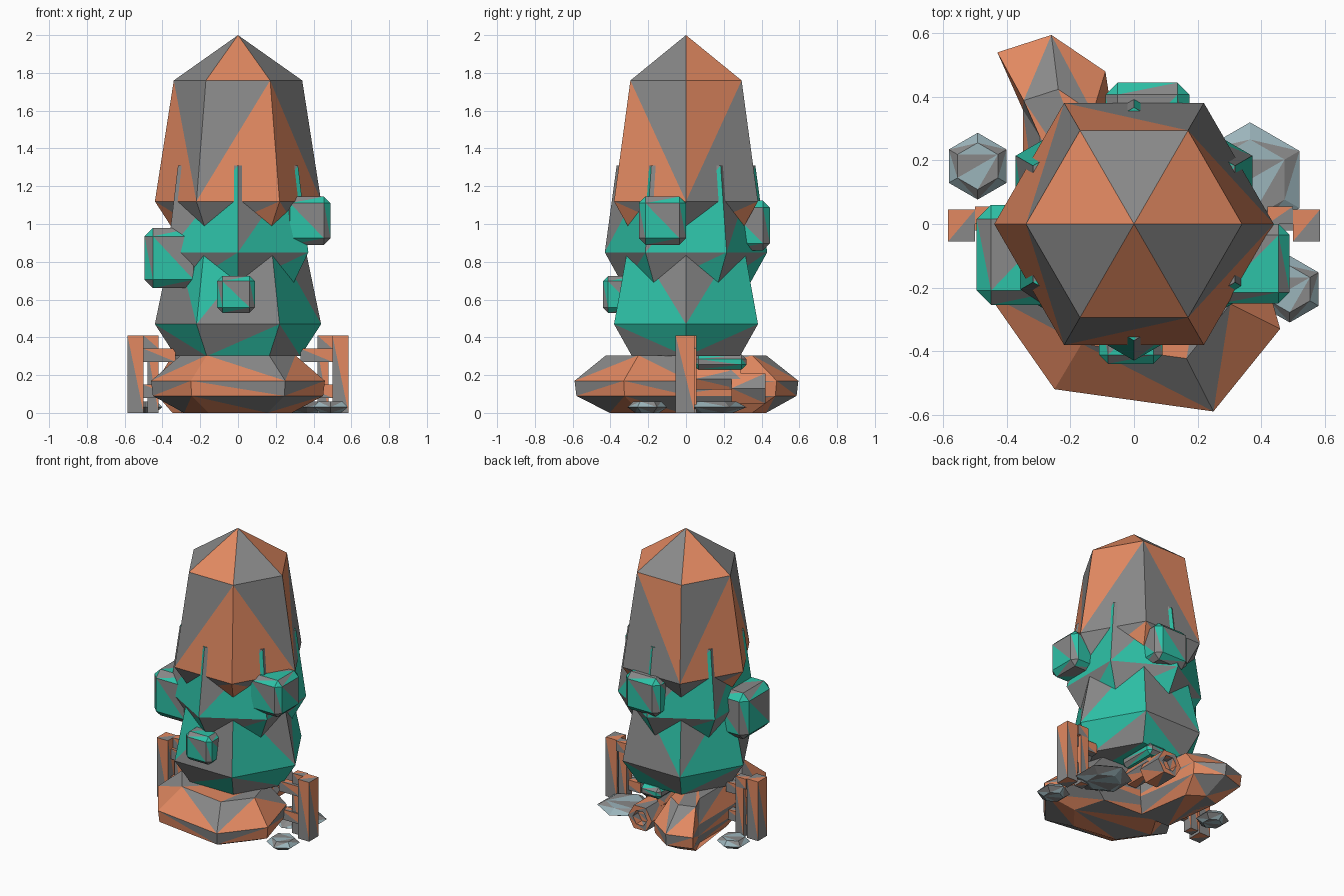
import bpy, bmesh
from math import cos, sin, radians
from mathutils import Vector, Matrix

if "Cube" in bpy.data.objects:
    bpy.data.objects.remove(bpy.data.objects["Cube"], do_unlink=True)


def material(name, rgb):
    m = bpy.data.materials.new(name)
    m.use_nodes = True
    m.diffuse_color = (*rgb, 1)
    bsdf = m.node_tree.nodes["Principled BSDF"]
    bsdf.inputs["Base Color"].default_value = (*rgb, 1)
    bsdf.inputs["Roughness"].default_value = 0.9
    return m


GREY = material("plain grey", (0.25, 0.25, 0.25))
CLAY = material("clay orange", (0.76, 0.25, 0.12))
TEAL = material("leaf teal", (0.027, 0.54, 0.39))
STONE = material("pale stone blue", (0.33, 0.46, 0.50))


def build(name, polygons, colour, start=0):
    """Split polygons into triangles that alternate between colour and grey."""
    bm = bmesh.new()
    count = start
    for poly in polygons:
        for k in range(1, len(poly) - 1):
            corners = [bm.verts.new(p) for p in (poly[0], poly[k], poly[k + 1])]
            bm.faces.new(corners).material_index = count % 2
            count += 1
    bmesh.ops.remove_doubles(bm, verts=bm.verts, dist=0.0005)
    bmesh.ops.recalc_face_normals(bm, faces=bm.faces)
    mesh = bpy.data.meshes.new(name)
    bm.to_mesh(mesh)
    bm.free()
    mesh.materials.append(colour)
    mesh.materials.append(GREY)
    obj = bpy.data.objects.new(name, mesh)
    bpy.context.collection.objects.link(obj)
    return obj


def loft(name, outline, rings, colour, centre=(0, 0), apex=None, upper=((), ()), zigzag=True):
    """Stack scaled outlines, given as (scale, height) from the top down.
    upper lists, for each band, the sides whose upper triangle is coloured."""
    cx, cy = centre
    n = len(outline)
    levels = [[Vector((cx + (x - cx) * s, cy + (y - cy) * s, z)) for x, y in outline]
              for s, z in rings]
    polys = []
    if apex is None:
        polys.append(levels[0])
    else:
        polys += [(levels[0][i], levels[0][(i + 1) % n], Vector((cx, cy, apex)))
                  for i in range(n)]
    for band, (top, low) in enumerate(zip(levels, levels[1:])):
        for i in range(n):
            j = (i + 1) % n
            if zigzag and i % 2:
                quad = [top[i], low[i], low[j], top[j]]
            else:
                quad = [low[i], low[j], top[j], top[i]]
            if band < len(upper) and i in upper[band]:
                quad = quad[2:] + quad[:2]
            polys.append(quad)
    polys.append(levels[-1][::-1])
    return build(name, polys, colour)


def hexagon(r=1, turn=0, centre=(0, 0)):
    return [(centre[0] + r * cos(radians(60 * i + turn)),
             centre[1] + r * sin(radians(60 * i + turn))) for i in range(6)]


def box(name, low, high, colour, bevel=0, start=0):
    low, high = Vector(low), Vector(high)
    bm = bmesh.new()
    size = Matrix.Diagonal((high - low).to_4d())
    bmesh.ops.create_cube(bm, size=1, matrix=Matrix.Translation((low + high) / 2) @ size)
    if bevel:
        bmesh.ops.bevel(bm, geom=bm.edges[:], offset=bevel, segments=1, affect='EDGES')
    polys = [[v.co.copy() for v in f.verts] for f in bm.faces]
    bm.free()
    return build(name, polys, colour, start)


# Three stacked hexagonal tiers, the middle one turned by half a side
loft("lower_tier", hexagon(), [(0.34, 0.95), (0.44, 0.47), (0.33, 0.30)], TEAL,
     upper=((1, 3, 4), (0, 2, 3, 5)))
loft("middle_tier", hexagon(turn=30), [(0.367, 1.31), (0.43, 0.85), (0.33, 0.67)], TEAL,
     zigzag=False)
loft("upper_tier", hexagon(), [(0.34, 1.76), (0.44, 1.12), (0.33, 0.95)], CLAY, apex=2.0,
     upper=((0, 1), ()))

# Bevelled buds around the body
box("left_bud", (0.24, -0.25, 0.89), (0.49, 0.0, 1.145), TEAL, 0.035, 1)
box("right_bud", (-0.495, -0.255, 0.66), (-0.19, 0.06, 0.98), TEAL, 0.045, 1)
box("back_bud", (-0.09, 0.18, 0.86), (0.175, 0.445, 1.125), TEAL, 0.038, 1)
box("front_bud", (-0.11, -0.44, 0.53), (0.09, -0.25, 0.725), TEAL, 0.028, 1)

# Ground rocks, a wide one in front and a long one reaching to the back
front_outline = [(0.36, 0.02), (-0.3, 0.05), (-0.46, -0.22), (-0.25, -0.52),
                 (0.25, -0.59), (0.46, -0.33)]
loft("front_rock", front_outline, [(0.66, 0.305), (1, 0.17), (0.98, 0.09), (0.62, 0)],
     CLAY, centre=(0, -0.1))
rear_outline = [(0.0, -0.1), (-0.09, 0.48), (-0.26, 0.595), (-0.43, 0.54),
                (-0.35, 0.36), (-0.35, -0.1)]
loft("rear_rock", rear_outline, [(0.64, 0.305), (1, 0.17), (0.98, 0.09), (0.64, 0)],
     CLAY, centre=(-0.2, 0.12))

# Hexagonal spout at the back, made upright and then laid along y
for name, r, rim, y0, y1, z in (("spout_pipe", 0.065, 0.065, 0.05, 0.29, 0.18),
                                ("spout_collar", 0.092, 0.055, 0.24, 0.42, 0.13)):
    inner = rim / r
    spout = loft(name, hexagon(r), [(inner, y1 - 0.06), (inner, y1), (1, y1), (1, y0)], CLAY)
    spout.data.transform(Matrix.Translation((0.06, 0, z)) @ Matrix.Rotation(radians(-90), 4, 'X'))
box("spout_joint", (-0.02, 0.04, 0.23), (0.14, 0.32, 0.31), TEAL, 0.025)

# Fences on both sides
for side, s in (("left", 1), ("right", -1)):
    def fence_part(name, x0, x1, y0, y1, z0, z1):
        a, b = sorted((s * x0, s * x1))
        box(side + name, (a, y0, z0), (b, y1, z1), CLAY)
    fence_part("_outer_post", 0.5, 0.585, -0.055, 0.045, 0, 0.41)
    fence_part("_inner_post", 0.42, 0.48, -0.01, 0.055, 0, 0.34)
    fence_part("_top_board", 0.42, 0.5, 0.0, 0.055, 0.34, 0.41)
    fence_part("_upper_rail", 0.33, 0.5, -0.02, 0.03, 0.27, 0.34)
    fence_part("_lower_rail", 0.33, 0.5, -0.02, 0.03, 0.08, 0.15)

# Flat pale stones
for name, x, y, r in (("right_stone", -0.492, 0.182, 0.105),
                      ("left_back_stone", 0.365, 0.14, 0.18),
                      ("left_front_stone", 0.49, -0.205, 0.105)):
    loft(name, hexagon(r, 30, (x, y)), [(0.7, 0.06), (1, 0.03), (0.6, 0)],
         STONE, centre=(x, y))
